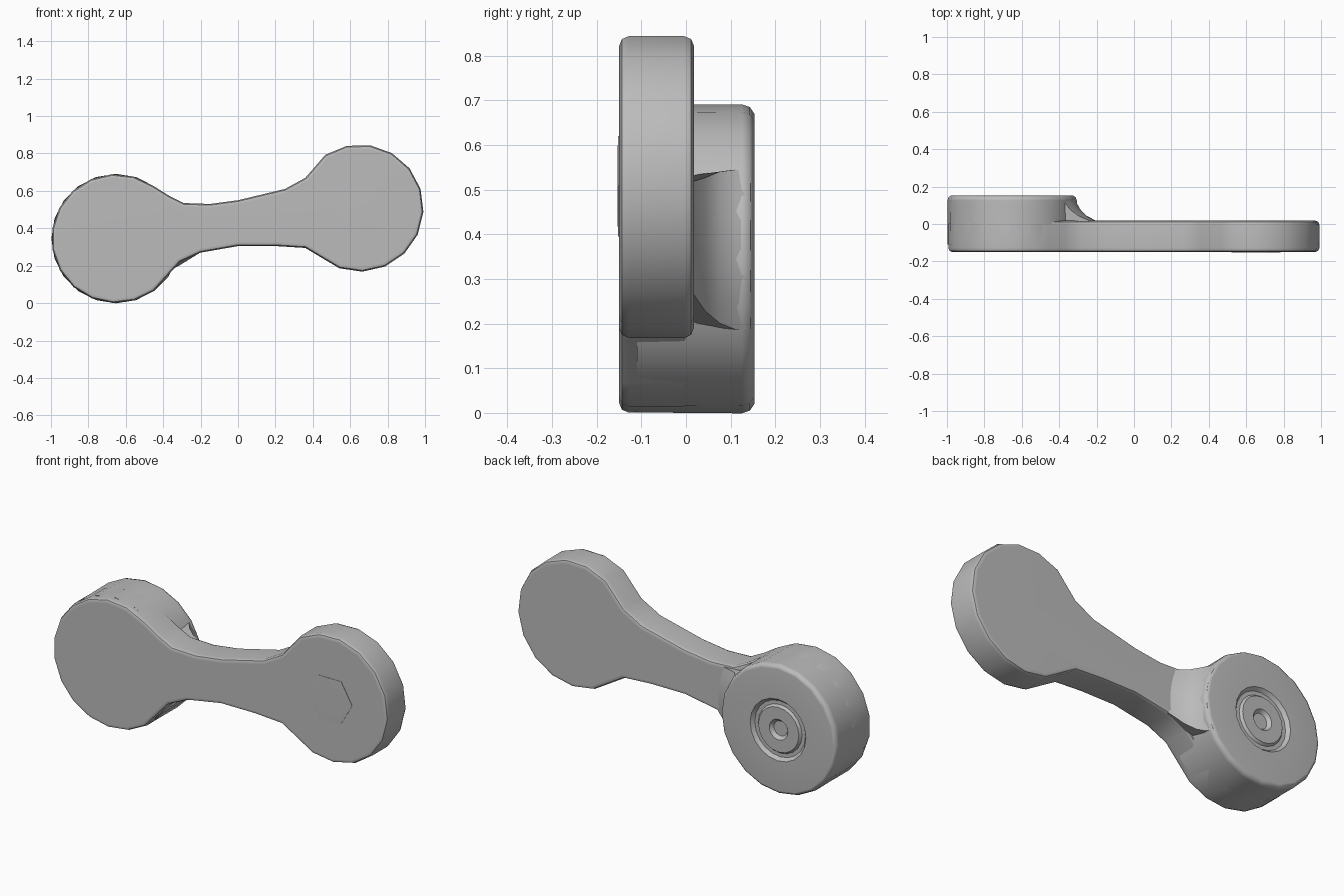
import bpy, bmesh
from math import radians, cos, sin, tau

cube = bpy.data.objects.get("Cube")
if cube:
    bpy.data.objects.remove(cube, do_unlink=True)

grey = bpy.data.materials.new("plain_grey")
grey.use_nodes = True
colour = (0.5, 0.5, 0.5, 1)
grey.diffuse_color = colour
grey.node_tree.nodes["Principled BSDF"].inputs["Base Color"].default_value = colour

LOW = (-0.652, 0.345)     # x, z of the thick end
HIGH = (0.652, 0.508)     # x, z of the thin end
FRONT, STEP, BACK = -0.15, 0.018, 0.153


def finish(name, bm, angle=40):
    bmesh.ops.recalc_face_normals(bm, faces=bm.faces[:])
    mesh = bpy.data.meshes.new(name)
    bm.to_mesh(mesh)
    bm.free()
    mesh.materials.append(grey)
    ob = bpy.data.objects.new(name, mesh)
    bpy.context.collection.objects.link(ob)
    bpy.ops.object.select_all(action='DESELECT')
    ob.select_set(True)
    bpy.context.view_layer.objects.active = ob
    bpy.ops.object.shade_smooth_by_angle(angle=radians(angle))
    weighted = ob.modifiers.new("even_shading", 'WEIGHTED_NORMAL')
    weighted.keep_sharp = True
    return ob


def arc(centre, radius, start, end, steps):
    angles = [radians(start + (end - start) * i / steps) for i in range(steps + 1)]
    return [(centre[0] + radius * cos(a), centre[1] + radius * sin(a)) for a in angles]


def revolve(name, centre, profile, sides, angle=40):
    """Turn a profile of (radius, y) about the y direction, closing both ends."""
    bm = bmesh.new()
    rings = []
    for radius, y in profile:
        rings.append([bm.verts.new((centre[0] + radius * cos(tau * i / sides), y,
                                    centre[1] + radius * sin(tau * i / sides)))
                      for i in range(sides)])
    for a, b in zip(rings, rings[1:]):
        for i in range(sides):
            j = (i + 1) % sides
            bm.faces.new((a[i], a[j], b[j], b[i]))
    bm.faces.new(rings[0])
    bm.faces.new(rings[-1])
    return finish(name, bm, angle)


# Arm plate: two round ends joined by a waisted neck
upper_neck = [(0.36, 0.67), (0.25, 0.61), (0, 0.55), (-0.15, 0.53), (-0.29, 0.535), (-0.37, 0.575)]
lower_neck = [(-0.31, 0.22), (-0.2, 0.27), (0, 0.305), (0.2, 0.305), (0.36, 0.295)]
outline = (arc(HIGH, 0.34, -109, 123, 11) + upper_neck
           + arc(LOW, 0.345, 55, 306, 13) + lower_neck)
bm = bmesh.new()
face = bm.faces.new([bm.verts.new((x, FRONT, z)) for x, z in outline])
grown = bmesh.ops.extrude_face_region(bm, geom=[face])
for v in grown["geom"]:
    if isinstance(v, bmesh.types.BMVert):
        v.co.y = STEP
rim = [e for e in bm.edges if abs(e.verts[0].co.y - e.verts[1].co.y) < 0.001]
bmesh.ops.bevel(bm, geom=rim, offset=0.022, segments=2, profile=0.5, affect='EDGES')
finish("arm_plate", bm)

# Thick boss on the back, with a ring groove and a centre dimple
revolve("back_boss", LOW, [(0.344, -0.11), (0.346, 0.125), (0.34, 0.143), (0.325, BACK),
                           (0.165, BACK), (0.15, 0.135), (0.13, 0.135), (0.12, 0.148),
                           (0.055, 0.148), (0.04, 0.13)], 20)

# Sweeping fillet between the boss and the arm
bm = bmesh.new()
rows = []
fillet = [(0.31, 0.15, -28, 36), (0.335, 0.145, -28, 36), (0.348, 0.11, -27, 35),
          (0.368, 0.075, -23, 32), (0.4, 0.043, -17, 27), (0.46, 0.012, -9, 22)]
for radius, y, start, end in fillet:
    rows.append([bm.verts.new((x, y, z)) for x, z in arc(LOW, radius, start, end, 6)])
# Drop the last row into the plate to close the sides
rows.append([bm.verts.new((v.co.x, -0.03, v.co.z)) for v in rows[-1]])
rows.append([bm.verts.new((x, -0.03, z)) for x, z in arc(LOW, 0.31, -28, 36, 6)])
for a, b in zip(rows, rows[1:]):
    for i in range(6):
        bm.faces.new((a[i], a[i + 1], b[i + 1], b[i]))
for side in (0, -1):
    bm.faces.new([row[side] for row in rows])
finish("boss_fillet", bm)

# Nearly flush six-sided pin in the front of the thin end
revolve("front_pin", HIGH, [(0.13, FRONT + 0.01), (0.13, FRONT - 0.002),
                            (0.1, FRONT - 0.003)], 6, 20)
